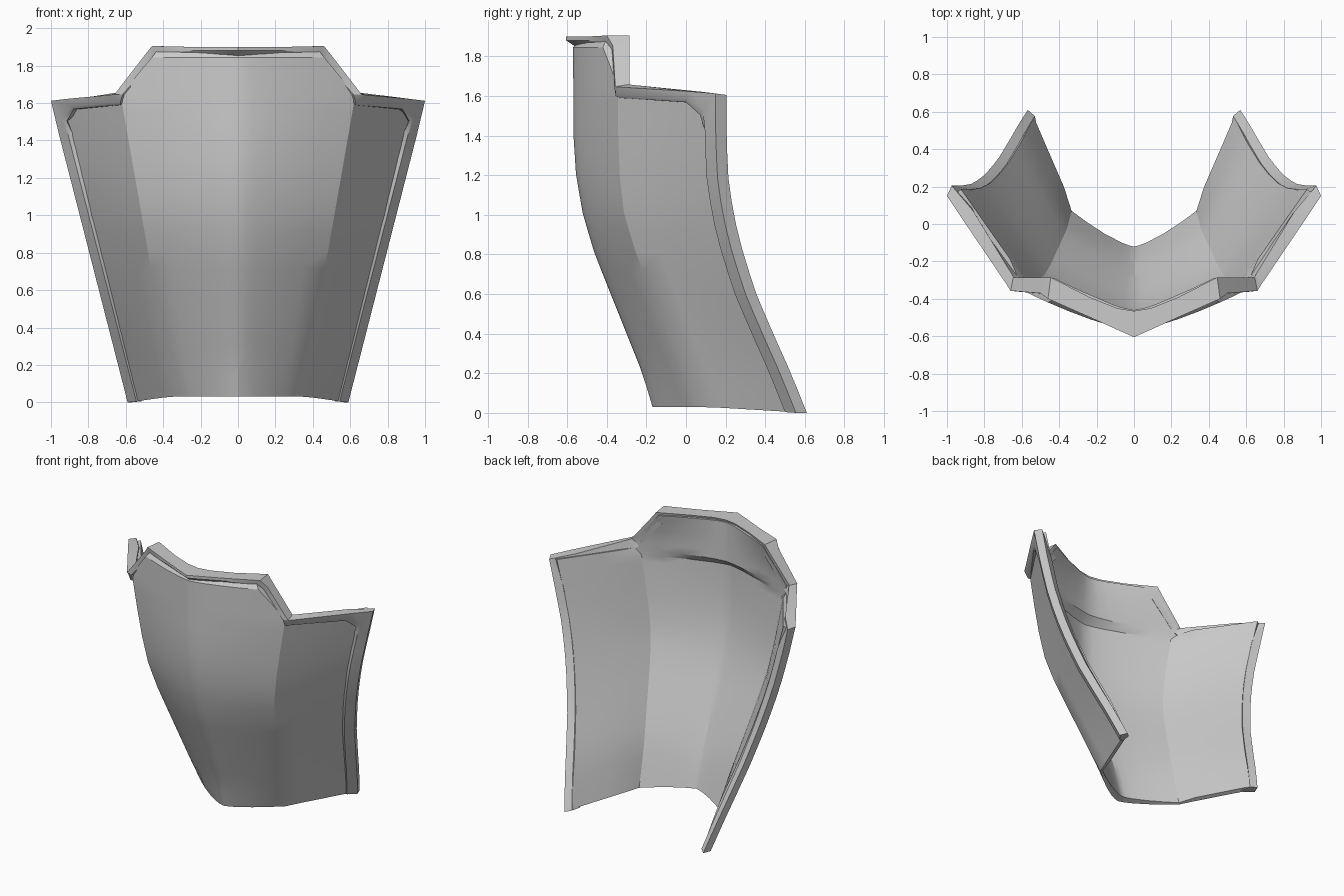
import bpy, bmesh, math

if "Cube" in bpy.data.objects:
    bpy.data.objects.remove(bpy.data.objects["Cube"])

grey = bpy.data.materials.new("light grey")
grey.diffuse_color = (0.6, 0.6, 0.6, 1)
grey.use_nodes = True
grey.node_tree.nodes["Principled BSDF"].inputs["Base Color"].default_value = grey.diffuse_color

# Curved side profile: height, front centre y, crease y, rear edge y
PROFILE = [(0.0, -0.16, 0.075, 0.61), (0.2, -0.22, -0.01, 0.53),
           (0.4, -0.30, -0.09, 0.44), (0.6, -0.38, -0.17, 0.355),
           (0.8, -0.46, -0.25, 0.29), (1.0, -0.52, -0.312, 0.24),
           (1.2, -0.555, -0.335, 0.212), (1.4, -0.568, -0.342, 0.205),
           (1.9, -0.57, -0.345, 0.205)]
CENTRE = [0, 0.12, 0.25, 0.5, 0.75, 1]
CREST_BACK = [-0.46, -0.45, -0.433, -0.387, -0.34, -0.288]
WING = [0.25, 0.5, 0.75, 1]


def profile(z):
    for a, b in zip(PROFILE, PROFILE[1:]):
        if z <= b[0]:
            t = (z - a[0]) / (b[0] - a[0])
            return [p + (q - p) * t for p, q in zip(a[1:], b[1:])]
    return PROFILE[-1][1:]


def crease_x(z):
    return 0.34 + 0.28 * z / 1.6


def edge_x(z):
    return 0.59 + 0.41 * z / 1.6


def centre_y(f, z):
    """Gently bulged nose running back to the crease."""
    yc, yk, _ = profile(z)
    return yc + (yk - yc) * f ** 1.35


def make(name, bm, angle=28):
    bmesh.ops.recalc_face_normals(bm, faces=bm.faces)
    mesh = bpy.data.meshes.new(name)
    bm.to_mesh(mesh)
    bm.free()
    mesh.materials.append(grey)
    obj = bpy.data.objects.new(name, mesh)
    bpy.context.collection.objects.link(obj)
    bpy.ops.object.select_all(action='DESELECT')
    obj.select_set(True)
    bpy.context.view_layer.objects.active = obj
    bpy.ops.object.shade_smooth_by_angle(angle=math.radians(angle))


def sheet(name, half_rows):
    """Symmetric grid from right-half points (x, y, z, thickness, back y)."""
    bm = bmesh.new()
    thick, rows = {}, []
    for half in half_rows:
        row = {}
        for j, (x, y, z, th, back) in enumerate(half):
            for s in ((1, -1) if j else (1,)):
                row[s * j] = bm.verts.new((s * x, y, z))
                thick[row[s * j]] = (th, back)
        rows.append(row)
    for a, b in zip(rows, rows[1:]):
        n = max(b)
        for j in range(-n, n):
            bm.faces.new((a[j], a[j + 1], b[j + 1], b[j]))
    bm.normal_update()
    front, edges = list(bm.faces), [e for e in bm.edges if e.is_boundary]
    inner = {}
    for v, (th, back) in thick.items():
        co = v.co - v.normal * th
        if back is not None:
            co = (v.co.x, back, v.co.z)
        inner[v] = bm.verts.new(co)
    for f in front:
        bm.faces.new([inner[v] for v in reversed(f.verts)])
    for e in edges:
        a, b = e.verts
        bm.faces.new((a, b, inner[b], inner[a]))
    make(name, bm)


def bar(name, stations):
    """Symmetric bar skinned through right-half cross-sections."""
    left = [[(-x, y, z) for x, y, z in s] for s in reversed(stations[1:])]
    bm = bmesh.new()
    loops = [[bm.verts.new(p) for p in s] for s in left + stations]
    for a, b in zip(loops, loops[1:]):
        n = len(a)
        for i in range(n):
            k = (i + 1) % n
            bm.faces.new((a[i], a[k], b[k], b[i]))
    bm.faces.new(loops[0])
    bm.faces.new(loops[-1])
    make(name, bm)


# Main plate: ridged centre and two angled wings, thinning at the bottom
rows = []
for t in [i / 16 for i in range(16)] + [0.968, 1]:
    k = min(1, t / 0.2)
    row = []
    for f, back in zip(CENTRE, CREST_BACK):
        z = 0.03 + 1.567 * t
        th = 0.055 * k + (0.05 - 0.035 * f) * (1 - k)
        row.append((crease_x(z) * f, centre_y(f, z), z, th,
                    back if t == 1 else None))
    for f in WING:
        z0 = 0.03 * (1 - f) + 0.003
        z = z0 + (1.597 - z0) * t
        _, yk, yb = profile(z)
        xk, xe, ye = crease_x(z), edge_x(z) - 0.03, yb - 0.05
        row.append((xk + (xe - xk) * f, yk + (ye - yk) * f, z,
                    0.055 * k + 0.03 * (1 - k), None))
    rows.append(row)
# Centre continues up as a tapering crest, thicker towards the back
for z, w, dy in ((1.65, 0.615, 0), (1.75, 0.54, 0), (1.845, 0.46, 0), (1.885, 0.43, 0.03)):
    rows.append([(w * f, centre_y(w * f / 0.62, z) + dy, z, 0, back)
                 for f, back in zip(CENTRE, CREST_BACK)])
sheet("shield_plate", rows)

# Rim sections: outer front, lip edge, foot on plate, inner back, outer back
rim = [
    [(0, -0.605, 1.9), (0, -0.605, 1.88), (0, -0.56, 1.85), (0, -0.48, 1.85), (0, -0.465, 1.9)],
    [(0.09, -0.565, 1.9), (0.09, -0.565, 1.88), (0.09, -0.53, 1.85), (0.09, -0.47, 1.85), (0.09, -0.45, 1.9)],
    [(0.24, -0.497, 1.9), (0.24, -0.497, 1.88), (0.24, -0.47, 1.85), (0.24, -0.41, 1.85), (0.24, -0.39, 1.9)],
    [(0.46, -0.4, 1.905), (0.43, -0.41, 1.87), (0.40, -0.41, 1.845), (0.40, -0.32, 1.845), (0.445, -0.285, 1.905)],
    [(0.50, -0.37, 1.855), (0.46, -0.375, 1.825), (0.445, -0.375, 1.81), (0.43, -0.31, 1.80), (0.48, -0.285, 1.86)],
    [(0.66, -0.357, 1.647), (0.618, -0.362, 1.645), (0.605, -0.345, 1.645), (0.59, -0.30, 1.62), (0.645, -0.285, 1.658)],
    [(0.68, -0.325, 1.644), (0.63, -0.355, 1.60), (0.625, -0.335, 1.59), (0.62, -0.275, 1.585), (0.655, -0.265, 1.655)],
    [(0.92, 0.03, 1.622), (0.89, 0.0, 1.583), (0.878, 0.0, 1.568), (0.835, 0.03, 1.565), (0.86, 0.07, 1.622)],
    [(1.0, 0.15, 1.612), (0.94, 0.085, 1.525), (0.915, 0.07, 1.505), (0.90, 0.18, 1.5), (0.975, 0.205, 1.605)],
]
for i in range(13):
    t = i / 12
    z = 1.42 * (1 - t)
    x, y = edge_x(z), profile(z)[2]
    rim.append([(x, y - 0.055, z), (x - 0.047, y - 0.11, z + 0.004),
                (x - 0.075, y - 0.11, z + 0.006),
                (x - 0.078 + 0.018 * t, y - 0.02 - 0.013 * t, z + 0.008), (x - 0.022, y, z)])
bar("edge_rim", rim)
